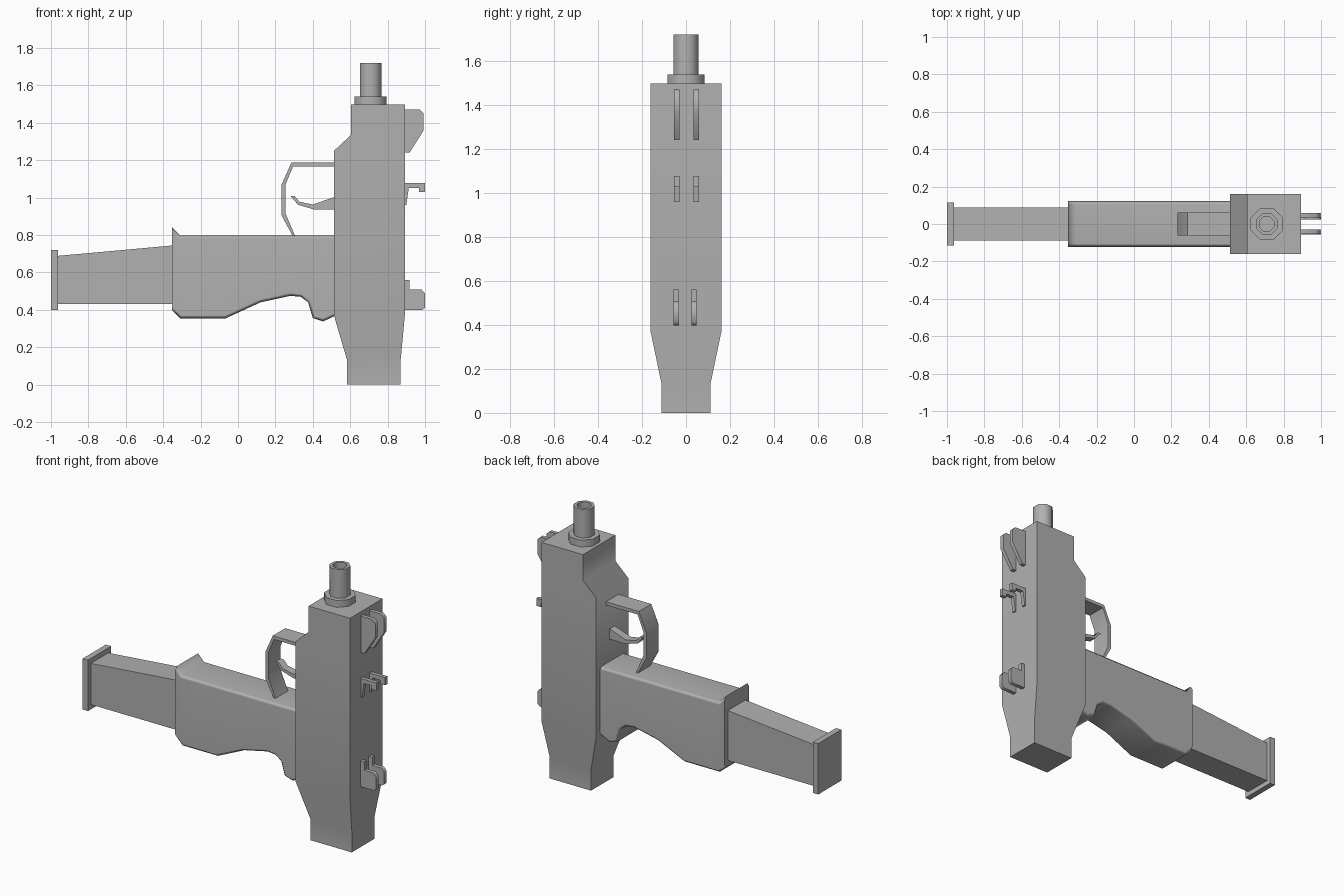
import bpy, bmesh, math

if "Cube" in bpy.data.objects:
    bpy.data.objects.remove(bpy.data.objects["Cube"])

GREY = bpy.data.materials.new("dark_grey")
GREY.diffuse_color = (0.44, 0.44, 0.44, 1)
GREY.use_nodes = True
GREY.node_tree.nodes["Principled BSDF"].inputs["Base Color"].default_value = GREY.diffuse_color


def finish(bm, name, smooth=0):
    """Turn a bmesh into an object; smooth is the sharp-edge angle in degrees."""
    bmesh.ops.recalc_face_normals(bm, faces=bm.faces)
    mesh = bpy.data.meshes.new(name)
    bm.to_mesh(mesh)
    bm.free()
    mesh.materials.append(GREY)
    ob = bpy.data.objects.new(name, mesh)
    bpy.context.collection.objects.link(ob)
    if smooth:
        bpy.ops.object.select_all(action='DESELECT')
        ob.select_set(True)
        bpy.context.view_layer.objects.active = ob
        bpy.ops.object.shade_smooth_by_angle(angle=math.radians(smooth))
    return ob


def slab(name, profile, y0, y1, bevel=0.0, smooth=0):
    """Extrude an x-z profile from y0 to y1, optionally chamfering the long outline."""
    bm = bmesh.new()
    face = bm.faces.new([bm.verts.new((x, y0, z)) for x, z in profile])
    new = bmesh.ops.extrude_face_region(bm, geom=[face])["geom"]
    for v in new:
        if isinstance(v, bmesh.types.BMVert):
            v.co.y = y1
    if bevel:
        ends = (min(p[0] for p in profile), max(p[0] for p in profile))
        rim = []
        for e in bm.edges:
            a, b = (v.co for v in e.verts)
            flat_end = any(abs(a.x - x) < 1e-4 and abs(b.x - x) < 1e-4 for x in ends)
            if abs(a.y - b.y) < 1e-4 and not flat_end:
                rim.append(e)
        bmesh.ops.bevel(bm, geom=rim, offset=bevel, segments=1, affect='EDGES', profile=0.5)
    return finish(bm, name, smooth)


def loft(name, rings, smooth=50):
    """Skin a stack of equal-length rings and cap the ends."""
    bm = bmesh.new()
    rows = [[bm.verts.new(p) for p in r] for r in rings]
    n = len(rows[0])
    for a, b in zip(rows, rows[1:]):
        for i in range(n):
            j = (i + 1) % n
            bm.faces.new((a[i], a[j], b[j], b[i]))
    bm.faces.new(rows[0])
    bm.faces.new(rows[-1])
    return finish(bm, name, smooth)


def rect(x0, x1, y, z):
    return [(x0, -y, z), (x1, -y, z), (x1, y, z), (x0, y, z)]


def octagon(cx, apothem, z):
    r = apothem / math.cos(math.pi / 8)
    return [(cx + r * math.cos(math.pi / 8 + i * math.pi / 4),
             r * math.sin(math.pi / 8 + i * math.pi / 4), z) for i in range(8)]


# Receiver body with tapered lower end and stepped shoulder
loft("receiver", [rect(0.582, 0.87, 0.112, 0), rect(0.582, 0.87, 0.112, 0.135),
                  rect(0.513, 0.892, 0.161, 0.37), rect(0.513, 0.892, 0.161, 1.25),
                  rect(0.604, 0.892, 0.161, 1.335), rect(0.604, 0.892, 0.161, 1.497)])

# Octagonal collar and hollow barrel
BX = 0.709
loft("barrel_collar", [octagon(BX, 0.085, 1.49), octagon(BX, 0.085, 1.54)])
loft("barrel", [octagon(BX, 0.057, 1.49), octagon(BX, 0.057, 1.72),
                octagon(BX, 0.039, 1.72), octagon(BX, 0.039, 1.56)])

# Grip with softened outline and rear lip
grip = slab("grip", [(-0.352, 0.397), (-0.31, 0.355), (-0.065, 0.355), (0.12, 0.44),
                     (0.28, 0.475), (0.335, 0.47), (0.375, 0.44), (0.40, 0.356),
                     (0.455, 0.338), (0.515, 0.366), (0.515, 0.798), (-0.31, 0.798),
                     (-0.352, 0.842)], -0.122, 0.122, 0.016, smooth=50)
grip.modifiers.new("weighted_normals", 'WEIGHTED_NORMAL').keep_sharp = True

# Magazine and its base plate
slab("magazine", [(-0.97, 0.43), (-0.34, 0.43), (-0.34, 0.745), (-0.97, 0.688)],
     -0.087, 0.087)
slab("magazine_base", [(-1.0, 0.40), (-0.963, 0.40), (-0.963, 0.72), (-1.0, 0.72)],
     -0.115, 0.115)

# Trigger guard strap
slab("trigger_guard", [(0.515, 1.187), (0.285, 1.187), (0.233, 1.07), (0.233, 0.905),
                       (0.295, 0.79), (0.308, 0.79), (0.254, 0.915), (0.254, 1.07),
                       (0.294, 1.166), (0.515, 1.166)], -0.062, 0.062, smooth=35)

# Trigger
slab("trigger", [(0.28, 1.01), (0.303, 1.008), (0.328, 0.978), (0.40, 0.963),
                 (0.515, 1.003), (0.515, 0.937), (0.405, 0.937), (0.32, 0.962)],
     -0.025, 0.025, smooth=50)

# Paired sights and lugs along the spine
lugs = {
    "front_sight": ([(0.88, 1.47), (0.972, 1.47), (0.993, 1.45), (0.993, 1.36),
                     (0.917, 1.24), (0.88, 1.24)], -0.042, 0.046),
    "mid_hook": ([(0.88, 1.078), (1.0, 1.078), (1.0, 1.03), (0.967, 1.03),
                  (0.967, 1.052), (0.913, 1.052), (0.9, 0.96), (0.88, 0.96)],
                 -0.042, 0.046),
    "rear_sight": ([(0.88, 0.56), (0.918, 0.56), (0.918, 0.508), (0.982, 0.508),
                    (1.0, 0.487), (1.0, 0.412), (0.984, 0.398), (0.88, 0.398)],
                   -0.044, 0.036),
}
for name, (profile, ya, yb) in lugs.items():
    for side, y in (("left", ya), ("right", yb)):
        slab(f"{name}_{side}", profile, y - 0.012, y + 0.012, smooth=50)
